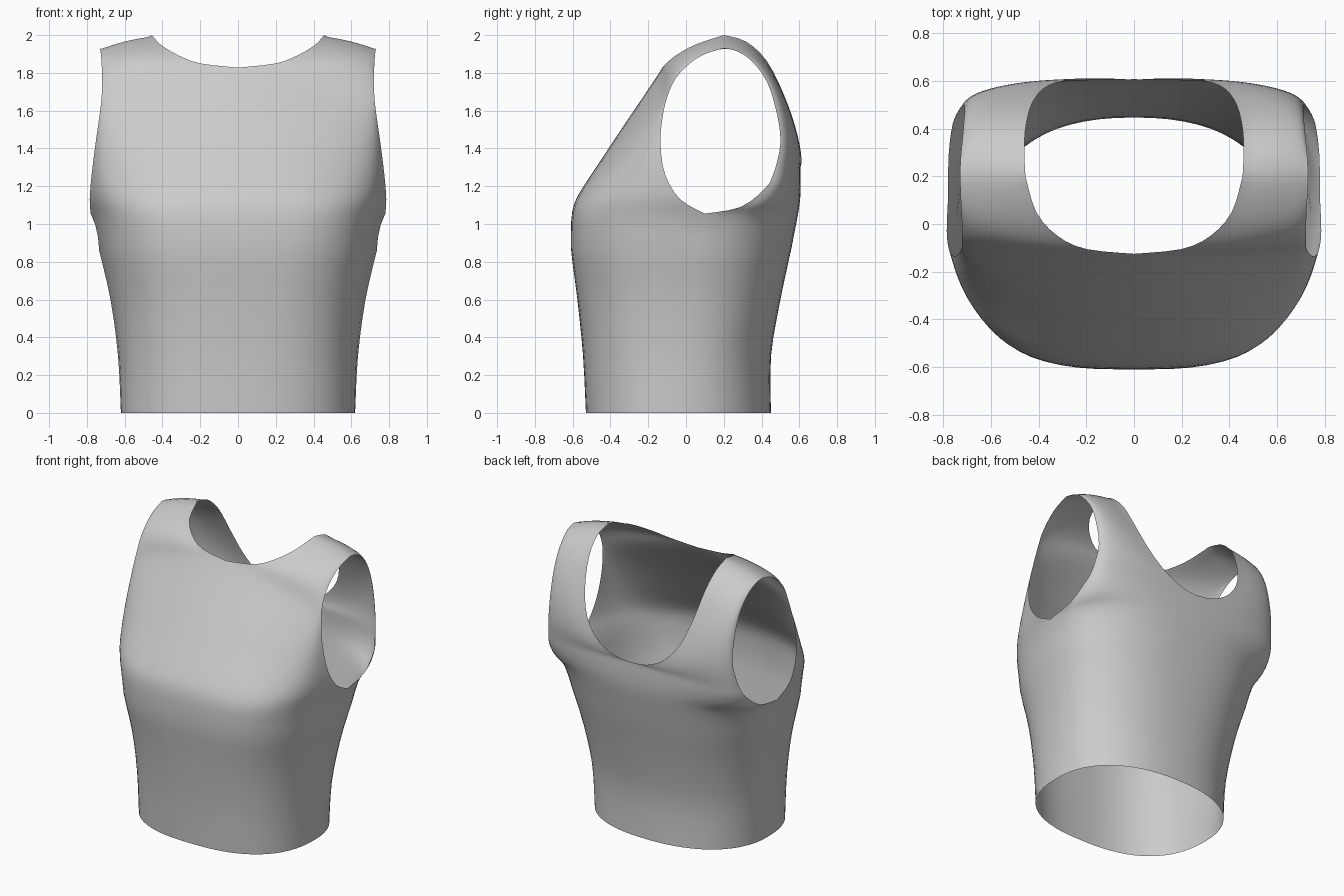
import bpy, bmesh, math

if "Cube" in bpy.data.objects:
    bpy.data.objects.remove(bpy.data.objects["Cube"])

# Each row runs from the centre line / neckline (x, y, z) to the
# side seam / armhole edge (x, y, z); the last value is the squareness.
seam = [
    ((.62, -.03, 0), -.53, .45, 0, 2.5, 2.3),
    ((.635, 0, .3), -.545, .45, .3, 2.7, 2.3),
    ((.675, .03, .6), -.575, .50, .6, 2.9, 2.4),
    ((.735, .06, .86), -.61, .56, .88, 3.2, 2.5),
    ((.78, .10, 1.055), -.61, .602, 1.08, 3.4, 2.6),
]
front = [(0, yf, z, *side, n) for side, yf, yb, z, n, m in seam] + [
    (0, -.555, 1.19, .785, -.03, 1.13, 3.2),
    (0, -.445, 1.355, .775, -.11, 1.26, 2.8),
    (0, -.335, 1.52, .755, -.135, 1.42, 2.4),
    (0, -.225, 1.68, .735, -.125, 1.56, 2.1),
    (0, -.125, 1.828, .722, -.10, 1.67, 2.0),
    (.2, -.105, 1.85, .72, -.055, 1.77, 2.0),
    (.32, -.05, 1.895, .722, .02, 1.85, 2.0),
    (.41, .05, 1.95, .726, .10, 1.90, 2.0),
    (.455, .2, 2.0, .73, .2, 1.93, 2.0),
]
back = [(0, yb, z, *side, m) for side, yf, yb, z, n, m in seam] + [
    (0, .608, 1.17, .777, .29, 1.09, 2.6),
    (0, .608, 1.24, .76, .42, 1.19, 2.5),
    (0, .605, 1.30, .74, .46, 1.26, 2.4),
    (.12, .61, 1.315, .725, .487, 1.35, 2.2),
    (.25, .608, 1.38, .712, .50, 1.45, 2.0),
    (.36, .58, 1.51, .71, .48, 1.59, 2.0),
    (.42, .52, 1.68, .713, .43, 1.75, 2.0),
    (.45, .43, 1.86, .72, .35, 1.86, 2.0),
    (.46, .32, 1.965, .727, .27, 1.915, 2.0),
    (.455, .2, 2.0, .73, .2, 1.93, 2.0),
]
COLS, SUB, PIT = 16, 3, len(seam) - 1


def spline(rows, k, f, neck):
    """Smooth step between rows, with corners at the armpit and mid neckline."""
    out = []
    for c in range(7):
        corner = PIT if c >= 3 else neck
        lo, hi = (0, corner) if k < corner else (corner, len(rows) - 1)
        a, b, d, e = (rows[min(max(i, lo), hi)][c] for i in range(k - 1, k + 3))
        out.append(.5 * (2 * b + (d - a) * f + (2 * a - 5 * b + 4 * d - e) * f ** 2
                         + (3 * b - a - 3 * d + e) * f ** 3))
    out[0] = max(out[0], 0)
    return out


def panel(bm, rows, neck, taper, side):
    """Half panel: every row is a rounded-corner arc from centre to side."""
    steps = [(k, j / SUB) for k in range(len(rows) - 1) for j in range(SUB)]
    steps.append((len(rows) - 2, 1))
    grid = []
    for k, f in steps:
        xl, yl, zl, xr, yr, zr, n = spline(rows, k, f, neck)
        reach = 1.2 if zr < 1.05 else .5
        xc = xr * (1 - taper * max(0, 1 - abs(zr - 1.05) / reach))
        line = []
        for i in range(COLS + 1):
            t = i / COLS * math.pi / 2
            s = max(math.sin(t), 0) ** (2 / n)
            c = max(math.cos(t), 0) ** (2 / n) if i < COLS else 0
            line.append(bm.verts.new((side * (xl + (xc - xl) * s + (xr - xc) * (1 - c)),
                                      yr + (yl - yr) * c,
                                      zl + (zr - zl) * s ** 1.6)))
        grid.append(line)
    for r0, r1 in zip(grid, grid[1:]):
        for i in range(COLS):
            bm.faces.new([r0[i], r0[i + 1], r1[i + 1], r1[i]])


# Sleeveless top: four panels welded at centre lines, side seams and shoulders
bm = bmesh.new()
for side in (1, -1):
    panel(bm, front, 9, .13, side)
    panel(bm, back, 7, .03, side)
bmesh.ops.remove_doubles(bm, verts=bm.verts, dist=.0005)
bmesh.ops.recalc_face_normals(bm, faces=bm.faces)

# Relax the cloth of the chest and shoulders, keeping the openings fixed
inner = [v for v in bm.verts if v.co.z > .9 and not v.is_boundary]
for _ in range(6):
    bmesh.ops.smooth_vert(bm, verts=inner, factor=.5,
                          use_axis_x=True, use_axis_y=True, use_axis_z=True)

mesh = bpy.data.meshes.new("sleeveless_top")
bm.to_mesh(mesh)
bm.free()
top = bpy.data.objects.new("sleeveless_top", mesh)
bpy.context.collection.objects.link(top)
bpy.context.view_layer.objects.active = top
top.select_set(True)
bpy.ops.object.shade_smooth()
